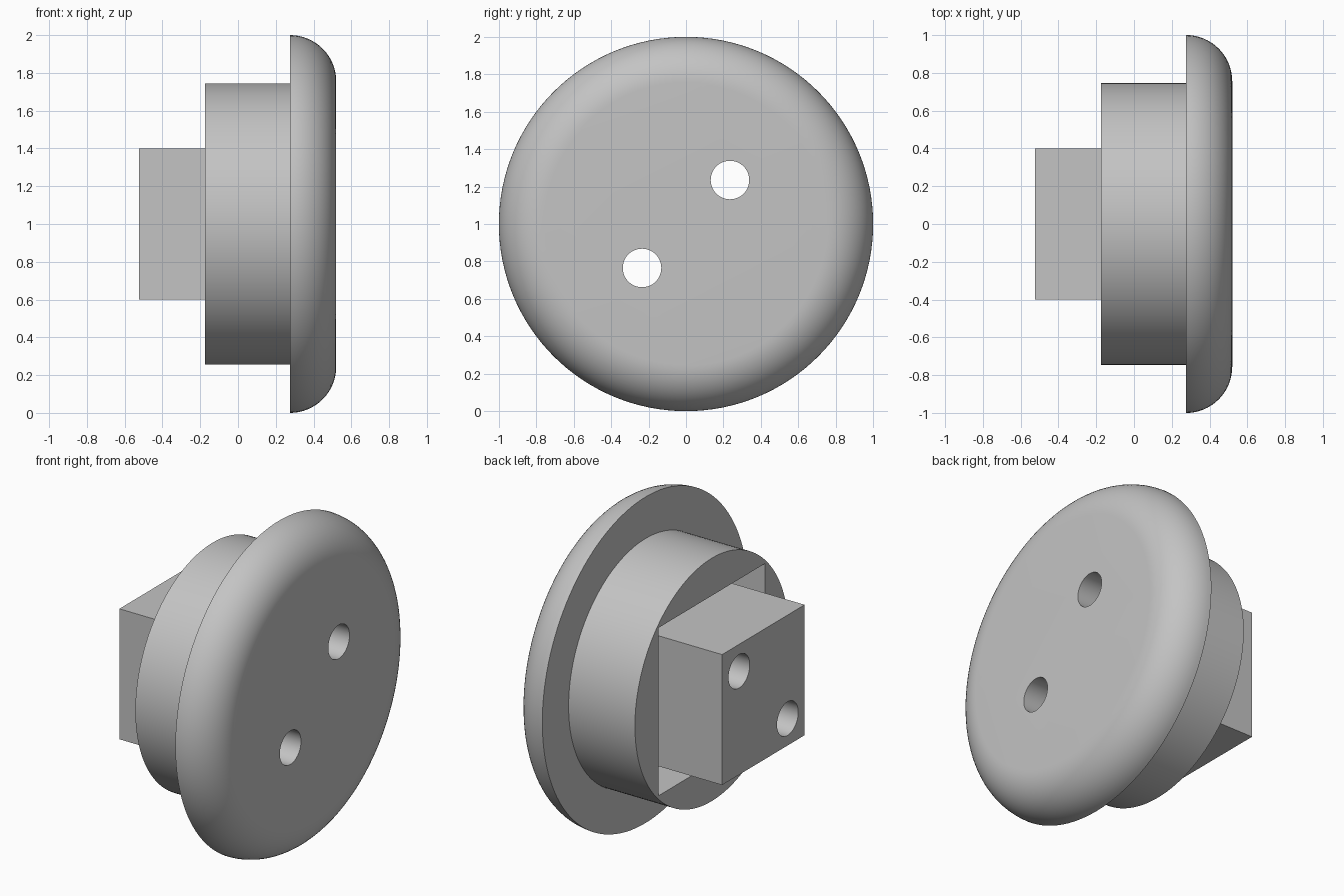
import bpy, math
from mathutils import Matrix

cube = bpy.data.objects.get("Cube")
if cube:
    bpy.data.objects.remove(cube)

import bmesh

MID = 1.0            # height of the main axis
BACK, COLLAR, FLANGE, FACE = -0.525, -0.175, 0.275, 0.52
ROUND = FACE - FLANGE

grey = bpy.data.materials.new("plain grey")
grey.use_nodes = True
grey.diffuse_color = (0.55, 0.55, 0.55, 1)
grey.node_tree.nodes["Principled BSDF"].inputs["Base Color"].default_value = (0.55, 0.55, 0.55, 1)


def finish(name, bm):
    bmesh.ops.recalc_face_normals(bm, faces=bm.faces)
    mesh = bpy.data.meshes.new(name)
    bm.to_mesh(mesh)
    bm.free()
    mesh.materials.append(grey)
    obj = bpy.data.objects.new(name, mesh)
    bpy.context.collection.objects.link(obj)
    return obj


def box(name, x0, x1, side):
    bm = bmesh.new()
    place = Matrix.Translation(((x0 + x1) / 2, 0, MID)) @ Matrix.Diagonal((x1 - x0, side, side, 1))
    bmesh.ops.create_cube(bm, size=1, matrix=place)
    return finish(name, bm)


def rod(name, y, z, radius):
    bm = bmesh.new()
    place = Matrix.Translation((0, y, z)) @ Matrix.Rotation(math.pi / 2, 4, 'Y')
    bmesh.ops.create_cone(bm, cap_ends=True, segments=48, radius1=radius, radius2=radius,
                          depth=3, matrix=place)
    return finish(name, bm)


def lathe(name, profile, steps=128):
    # Rings of the profile around the x axis, closed by flat end caps
    bm = bmesh.new()
    rings = []
    for x, r in profile:
        angles = [math.tau * i / steps for i in range(steps)]
        rings.append([bm.verts.new((x, r * math.cos(a), MID + r * math.sin(a))) for a in angles])
    for a, b in zip(rings, rings[1:]):
        for i in range(steps):
            j = (i + 1) % steps
            bm.faces.new((a[i], a[j], b[j], b[i]))
    bm.faces.new(rings[0])
    bm.faces.new(rings[-1])
    return finish(name, bm)


def cut(obj, cutter):
    mod = obj.modifiers.new("cut", 'BOOLEAN')
    mod.operation = 'DIFFERENCE'
    mod.solver = 'EXACT'
    mod.object = cutter
    bpy.context.view_layer.objects.active = obj
    bpy.ops.object.modifier_apply(modifier=mod.name)


# Round body: collar, then a wide flange with a rounded front rim
profile = [(COLLAR, 0.745), (FLANGE, 0.745)]
for i in range(17):
    t = math.pi / 2 * i / 16
    profile.append((FLANGE + ROUND * math.sin(t), 1 - ROUND + ROUND * math.cos(t)))
body = lathe("flanged_body", profile)

# Square block standing in a larger square pocket
block = box("square_block", BACK, FLANGE, 0.8)
pocket = box("pocket_cutter", BACK, FLANGE, 1.03)
cut(body, pocket)
cutters = [pocket]

# Two diagonal holes through everything
for s in (1, -1):
    hole = rod("hole_cutter", s * 0.235, MID + s * 0.235, 0.103)
    cut(body, hole)
    cut(block, hole)
    cutters.append(hole)

for c in cutters:
    bpy.data.objects.remove(c)

# Smooth rounded surfaces, keep hard edges
for obj in (body, block):
    bpy.ops.object.select_all(action='DESELECT')
    obj.select_set(True)
    bpy.context.view_layer.objects.active = obj
    bpy.ops.object.shade_smooth_by_angle(angle=math.radians(30))
